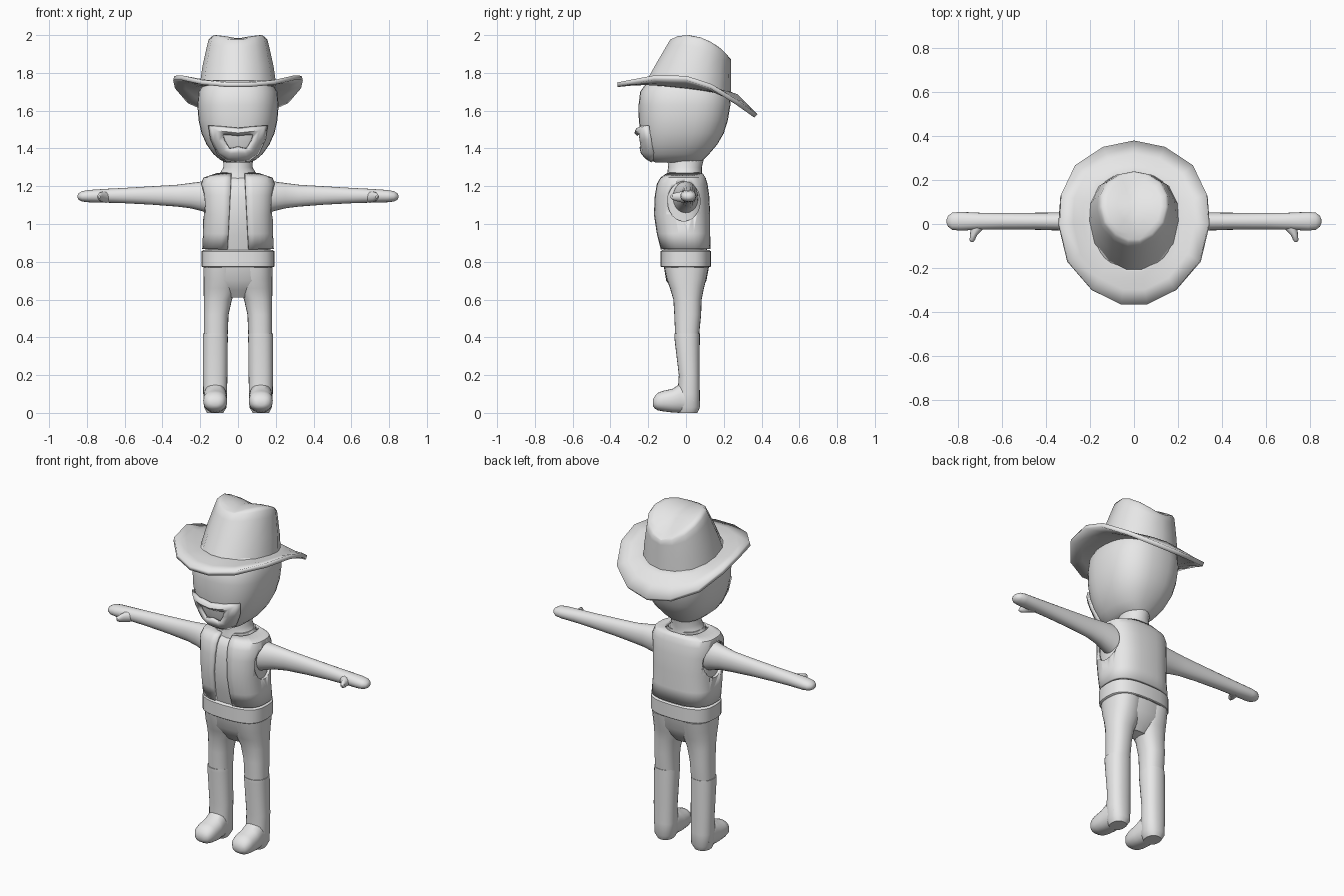
import bpy, bmesh, math

if "Cube" in bpy.data.objects:
    bpy.data.objects.remove(bpy.data.objects["Cube"])

gray = bpy.data.materials.new("plain_gray")
gray.diffuse_color = (0.8, 0.8, 0.8, 1)
gray.use_nodes = True
gray.node_tree.nodes["Principled BSDF"].inputs["Base Color"].default_value = gray.diffuse_color


def make(name, verts, faces, angle=40, mirror=False, thick=0):
    me = bpy.data.meshes.new(name)
    me.from_pydata(verts, [], faces)
    bm = bmesh.new()
    bm.from_mesh(me)
    bmesh.ops.recalc_face_normals(bm, faces=bm.faces)
    bm.to_mesh(me)
    bm.free()
    me.materials.append(gray)
    ob = bpy.data.objects.new(name, me)
    bpy.context.collection.objects.link(ob)
    bpy.ops.object.select_all(action='DESELECT')
    ob.select_set(True)
    bpy.context.view_layer.objects.active = ob
    bpy.ops.object.shade_smooth_by_angle(angle=math.radians(angle))
    if thick:
        m = ob.modifiers.new("thickness", 'SOLIDIFY')
        m.thickness, m.offset = thick, 0
    if mirror:
        m = ob.modifiers.new("mirror", 'MIRROR')
        m.use_mirror_merge = False
    return ob


def skin(rows, closed=True, caps=True):
    """Quads between rows of equal length, with optional end caps."""
    n = len(rows[0])
    faces = [(r * n + i, r * n + (i + 1) % n, (r + 1) * n + (i + 1) % n, (r + 1) * n + i)
             for r in range(len(rows) - 1) for i in range(n if closed else n - 1)]
    if caps:
        faces += [tuple(range(n))[::-1], tuple(range((len(rows) - 1) * n, len(rows) * n))]
    return [p for row in rows for p in row], faces


def power(v, e):
    return math.copysign(abs(v) ** (2 / e), v)


def loft(name, rings, axis='z', e=2.3, n=24, **kw):
    """Each ring is (position on axis, a_min, a_max, b_min, b_max)."""
    rows = []
    for t, a0, a1, b0, b1 in rings:
        row = []
        for i in range(n):
            w = 2 * math.pi * i / n
            a = (a0 + a1) / 2 + (a1 - a0) / 2 * power(math.cos(w), e)
            b = (b0 + b1) / 2 + (b1 - b0) / 2 * power(math.sin(w), e)
            row.append({'x': (t, a, b), 'y': (a, t, b), 'z': (a, b, t)}[axis])
        rows.append(row)
    return make(name, *skin(rows), **kw)


def even(rings):
    """(z, half width, y_min, y_max) to a ring centred on x = 0."""
    return [(z, -r, r, y0, y1) for z, r, y0, y1 in rings]


# Trousers and boots
loft("hips", even([(.79, .18, -.12, .125), (.7, .178, -.105, .108),
                   (.65, .14, -.07, .08), (.61, .06, -.04, .05)]))
loft("trouser_leg", [(.77, .0, .184, -.115, .12), (.71, .0, .183, -.103, .108),
                     (.66, .006, .182, -.085, .095), (.6, .032, .181, -.067, .083),
                     (.52, .05, .181, -.062, .08), (.4, .055, .181, -.057, .068)], mirror=True)
loft("boot_shaft", [(.42, .055, .185, -.062, .073), (.4, .054, .186, -.062, .073),
                    (.2, .056, .186, -.038, .072), (.1, .058, .184, -.045, .073),
                    (.03, .06, .18, -.045, .074), (.0, .078, .165, -.04, .06)], mirror=True)
loft("boot_foot", [(.04, .066, .178, .0, .13), (-.03, .06, .182, .0, .155),
                   (-.07, .057, .184, .002, .128), (-.12, .058, .184, .008, .117),
                   (-.15, .066, .178, .014, .106), (-.168, .08, .164, .025, .085),
                   (-.176, .1, .144, .04, .068)], axis='y', mirror=True)

# Belt
loft("belt", even([(.772, .188, -.13, .128), (.776, .193, -.135, .132),
                   (.855, .193, -.135, .132), (.862, .184, -.126, .124)]), e=2.8)

# Shirt and open vest share one torso shape
torso = [(.868, .182, -.128, .122), (.95, .178, -.148, .12), (1.05, .177, -.163, .12),
         (1.15, .183, -.158, .115), (1.21, .188, -.147, .106), (1.24, .178, -.13, .097),
         (1.262, .11, -.1, .083)]
inset = .01
loft("shirt", even([(z - inset, r - inset, a + inset, b - inset) for z, r, a, b in torso]
                   + [(1.275, .093, -.095, .08)]), e=2.8)
rows = []
for z, r, y0, y1 in torso:
    gap = .055 - .02 * (z - .868) / .4
    start = math.asin((gap / r) ** 1.4)
    row = []
    for i in range(33):
        w = start + (2 * math.pi - 2 * start) * i / 32
        row.append((r * power(math.sin(w), 2.8),
                    (y0 + y1) / 2 - (y1 - y0) / 2 * power(math.cos(w), 2.8), z))
    rows.append(row)
vest = make("vest", *skin(rows, closed=False, caps=False), thick=.016)

# Armholes cut through both sides of the vest
for s in (-1, 1):
    cutter = loft("armhole_cutter", [(s * .13, -.098, .075, 1.015, 1.225),
                                     (s * .3, -.098, .075, 1.015, 1.225)], axis='x', e=2)
    cutter.hide_render = True
    cutter.hide_viewport = True
    m = vest.modifiers.new("armhole", 'BOOLEAN')
    m.operation, m.object, m.solver = 'DIFFERENCE', cutter, 'EXACT'

# Arms with mitten hands and thumbs
loft("arm", [(.13, -.075, .065, 1.045, 1.225), (.19, -.065, .062, 1.068, 1.225),
             (.25, -.045, .056, 1.083, 1.217), (.32, -.03, .053, 1.092, 1.208),
             (.45, -.026, .051, 1.102, 1.2), (.6, -.025, .051, 1.11, 1.191),
             (.7, -.026, .051, 1.113, 1.186), (.79, -.03, .055, 1.115, 1.18),
             (.825, -.026, .051, 1.119, 1.174), (.843, -.012, .037, 1.128, 1.163),
             (.849, .002, .022, 1.138, 1.153)], axis='x', e=2.1, n=20, mirror=True)
loft("thumb", [(.01, .655, .745, 1.112, 1.175), (-.025, .685, .742, 1.115, 1.172),
               (-.05, .711, .743, 1.121, 1.167), (-.072, .721, .746, 1.129, 1.16),
               (-.081, .728, .74, 1.138, 1.15)], axis='y', e=2, n=12, mirror=True)

# Neck and head
loft("neck", even([(1.235, .125, -.105, .088), (1.265, .098, -.1, .084), (1.3, .077, -.095, .084),
                   (1.37, .08, -.1, .1)]), e=2)
head = [(1.325, .06, -.16, .075), (1.34, .095, -.19, .092), (1.37, .13, -.213, .122),
        (1.42, .166, -.23, .165), (1.48, .193, -.242, .2), (1.55, .209, -.25, .222),
        (1.63, .215, -.251, .235), (1.7, .208, -.243, .232), (1.76, .175, -.2, .2),
        (1.8, .1, -.1, .12)]
loft("head", even(head), e=2.5, n=32)


def face_y(x, z):
    """Front of the head at x, z."""
    for lo, hi in zip(head, head[1:]):
        if z <= hi[0]:
            f = (z - lo[0]) / (hi[0] - lo[0])
            r, y0, y1 = (a + (b - a) * f for a, b in zip(lo[1:], hi[1:]))
            k = max(0, 1 - min(1, abs(x) / r) ** 2.5) ** .4
            return (y0 + y1) / 2 - (y1 - y0) / 2 * k


# Beard plate with a mouth opening
outer = [(0, 1.502), (.08, 1.51), (.152, 1.522), (.14, 1.45), (.106, 1.375), (.055, 1.338), (0, 1.333)]
inner = [(0, 1.472), (.05, 1.477), (.08, 1.475), (.07, 1.44), (.045, 1.4), (.028, 1.402), (0, 1.41)]
rows = []
for f, lift in ((0, .004), (.25, .012), (.6, .017), (1, .012)):
    half = []
    for (ax, az), (bx, bz) in zip(outer, inner):
        x, z = ax + (bx - ax) * f, az + (bz - az) * f
        bump = .006 if z > 1.47 and 0 < f < 1 else 0
        half.append((x, face_y(x, z) - lift - bump, z))
    rows.append(half + [(-x, y, z) for x, y, z in half[-2:0:-1]])
make("beard", *skin(rows, caps=False), angle=50, thick=.016)

# Hat brim: one outline, scaled inward to the crown
half = [(.06, -.363, 1.737), (.19, -.3, 1.75), (.3, -.17, 1.775), (.34, 0, 1.773),
        (.332, .13, 1.73), (.267, .26, 1.65), (.14, .342, 1.592)]
edge = half + [(0, .37, 1.572)] + [(-x, y, z) for x, y, z in half[::-1]]


def base_z(y):
    return 1.73 - .1 * y - .35 * max(0, y) ** 2


base = [(x * .6, y * .62 + .01) for x, y, _ in edge]
rows = []
for f in (0, .45, .8, 1, 1.15):
    row = []
    for (x, y, z), (bx, by) in zip(edge, base):
        px, py = x + (bx - x) * f, y + (by - y) * f
        row.append((px, py, z + (base_z(by) - z) * min(1, f * 1.15)))
    rows.append(row)
make("hat_brim", *skin(rows, caps=False), angle=50, thick=.024)


# Hat crown with sloping, creased top
def top_z(x, y):
    return 2.0 - 2.1 * y * y - .018 * max(0, 1 - abs(x) / .09)


rows = [[(x, y, base_z(y) - .005) for x, y in base]]
for f, dz in ((.4, 0), (.8, 0), (.95, 0)):
    row = []
    for (x, y, _), (bx, by) in zip(edge, base):
        tx, ty = x * .45, y * .43 + .079
        z0 = base_z(by)
        bulge = 1 + .06 * math.sin(math.pi * f)
        row.append(((bx + (tx - bx) * f) * bulge ** .5, by + (ty - by) * f,
                    z0 + (top_z(.2, ty) - z0) * f))
    rows.append(row)
for s in (.95, .8, .5, .2):
    rows.append([(x * .45 * s, y * .43 * s + .079, top_z(x * .45 * s, y * .43 * s + .079))
                 for x, y, _ in edge])
make("hat_crown", *skin(rows), angle=60)
